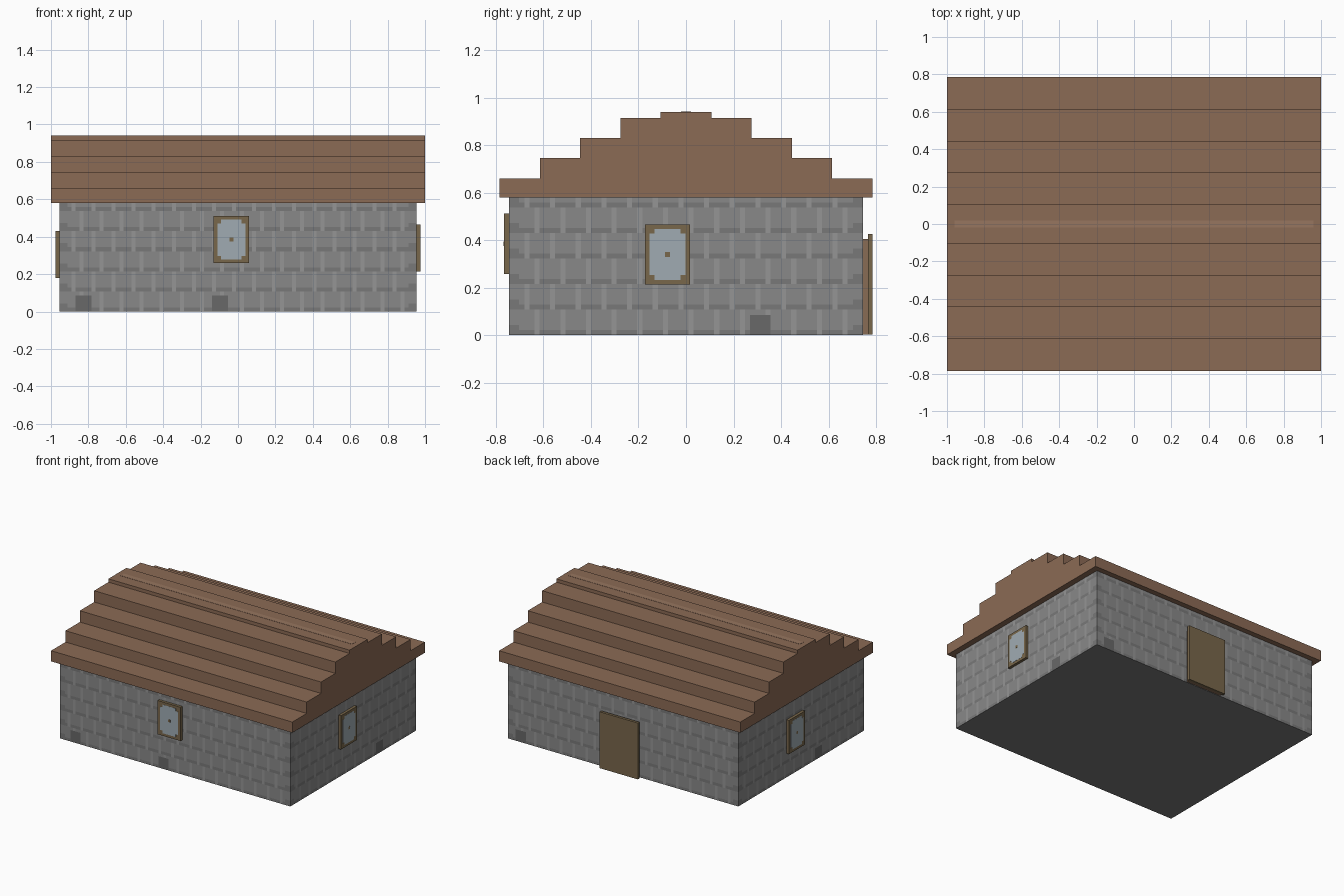
import bpy, bmesh
from math import radians
from mathutils import Matrix, Vector

if "Cube" in bpy.data.objects:
    bpy.data.objects.remove(bpy.data.objects["Cube"])

HX, HY, HZ = 0.955, 0.745, 0.58      # wall half sizes and height
PX = 0.0215                          # size of one brick-pattern cell


def material(name, r, g, b):
    m = bpy.data.materials.new(name)
    m.diffuse_color = (r, g, b, 1)
    m.use_nodes = True
    m.node_tree.nodes["Principled BSDF"].inputs["Base Color"].default_value = m.diffuse_color
    return m


ROOF = material("roof_brown", 0.26, 0.145, 0.09)
RIDGE = material("ridge_brown", 0.31, 0.18, 0.115)
WOOD = material("wood", 0.19, 0.135, 0.07)
TRIM = material("wood_light", 0.25, 0.15, 0.09)
GLASS = material("glass", 0.35, 0.41, 0.45)
STONES = [material("stone", 0.25, 0.25, 0.25),
          material("stone_dark", 0.19, 0.19, 0.19),
          material("stone_light", 0.30, 0.30, 0.30),
          material("stone_block", 0.14, 0.14, 0.14)]


def side(angle, dist=0.0):
    """Local frame of a wall: u along it, v up, w outward."""
    return (Matrix.Rotation(radians(angle), 4, 'Z')
            @ Matrix.Rotation(radians(90), 4, 'X')
            @ Matrix.Translation((0, 0, dist)))


def finish(name, bm, mats):
    bmesh.ops.recalc_face_normals(bm, faces=bm.faces)
    me = bpy.data.meshes.new(name)
    bm.to_mesh(me)
    bm.free()
    for m in mats:
        me.materials.append(m)
    ob = bpy.data.objects.new(name, me)
    bpy.context.collection.objects.link(ob)
    return ob


def prism(name, pts, depth, mat, frame):
    """Extrude a (u, v) outline outward along w."""
    bm = bmesh.new()
    face = bm.faces.new([bm.verts.new(frame @ Vector((u, v, 0))) for u, v in pts])
    new = bmesh.ops.extrude_face_region(bm, geom=[face])["geom"]
    shift = frame.to_3x3() @ Vector((0, 0, depth))
    bmesh.ops.translate(bm, vec=shift,
                        verts=[e for e in new if isinstance(e, bmesh.types.BMVert)])
    if not any(f.is_valid and f is face for f in bm.faces):
        bmesh.ops.holes_fill(bm, edges=bm.edges)
    return finish(name, bm, [mat])


def rect(u, v, w, h):
    return [(u - w/2, v - h/2), (u + w/2, v - h/2), (u + w/2, v + h/2), (u - w/2, v + h/2)]


# Stone walls: flat sides split into cells, coloured as brickwork
def stone(i, j, n, blocks):
    row, k = divmod(j, 5)
    if j < 4 and any(b <= i < b + 4 for b in blocks):
        return 3
    if i < 2 or i >= n - 2:
        return 1 if k < 2 else 0
    if (i + 2 * (row % 2)) % 5 == 0:
        return 2
    return 1 if k == 0 else 0


bm = bmesh.new()
for angle, half, dist, blocks in [(0, HX, HY, (4, 38)), (90, HY, HX, (47,)),
                                  (180, HX, HY, (3,)), (270, HY, HX, (42,))]:
    n, rows = round(2 * half / PX), 27
    f = side(angle, dist)
    grid = [[bm.verts.new(f @ Vector((-half + 2*half*i/n, HZ*j/rows, 0)))
             for i in range(n + 1)] for j in range(rows + 1)]
    for j in range(rows):
        for i in range(n):
            q = bm.faces.new((grid[j][i], grid[j][i+1], grid[j+1][i+1], grid[j+1][i]))
            q.material_index = stone(i, j, n, blocks)
bmesh.ops.remove_doubles(bm, verts=bm.verts, dist=1e-4)
bmesh.ops.holes_fill(bm, edges=[e for e in bm.edges if e.is_boundary], sides=0)
finish("stone_walls", bm, STONES)

# Stepped roof: one stair profile mirrored about the ridge
steps = [(0.785, 0.58, 0.66), (0.615, 0.66, 0.745), (0.445, 0.745, 0.83),
         (0.275, 0.83, 0.915), (0.107, 0.915, 0.94)]
right = [(y, z) for y, lo, hi in steps for z in (lo, hi)]
prism("stepped_roof", right + [(-y, z) for y, z in reversed(right)], 2.0, ROOF, side(90, -1))
prism("ridge_strip", rect(0, 0.94, 0.04, 0.003), 1.92, RIDGE, side(90, -0.96))

# Windows: frame, notched pane, centre stud
a, b, c = 0.075, 0.107, 0.02
quarter = [(a, b - c), (a - c, b - c), (a - c, b)]
half_pane = quarter + [(-u, v) for u, v in reversed(quarter)]
pane = half_pane + [(-u, -v) for u, v in half_pane]
for label, angle, dist, u, v in [("front", 0, HY, -0.035, 0.385),
                                 ("right", 90, HX, -0.078, 0.34),
                                 ("left", 270, HX, -0.078, 0.305)]:
    f = side(angle, dist)
    prism(label + "_window_frame", rect(u, v, 0.19, 0.253), 0.02, WOOD, f)
    at = f @ Matrix.Translation((u, v, 0.019))
    prism(label + "_window_pane", pane, 0.002, GLASS, at)
    prism(label + "_window_stud", rect(0, 0, 0.02, 0.02), 0.003, WOOD, at)

# Back door: backing board and outer slab
prism("door_backing", rect(-0.008, 0.204, 0.29, 0.402), 0.021, TRIM, side(180, HY))
prism("door_slab", rect(-0.008, 0.214, 0.318, 0.422), 0.02, WOOD, side(180, HY + 0.02))
